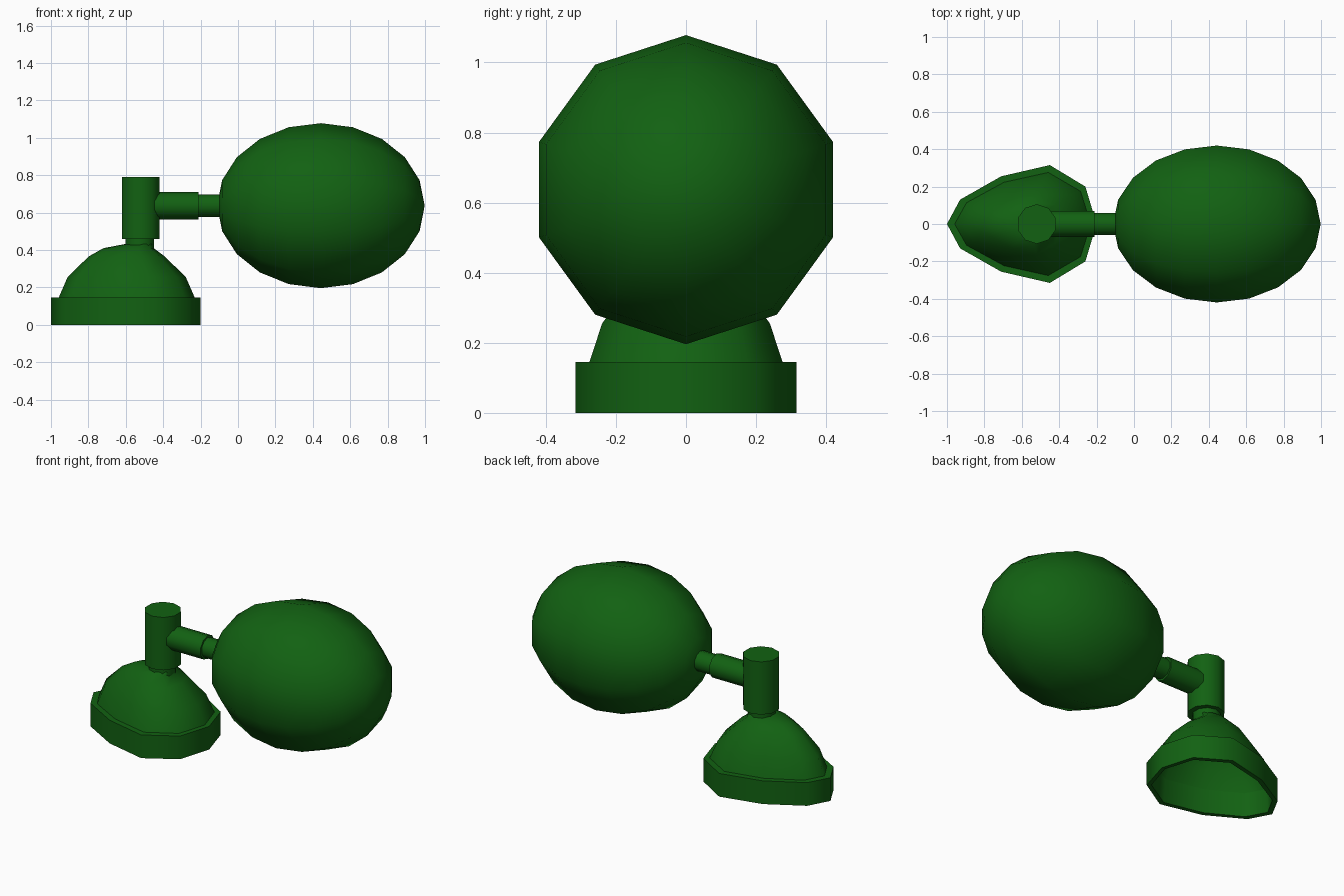
import bpy, bmesh, math
from mathutils import Vector

if "Cube" in bpy.data.objects:
    bpy.data.objects.remove(bpy.data.objects["Cube"])

SIDES = 10
green = bpy.data.materials.new("green")
green.diffuse_color = (0.006, 0.12, 0.006, 1)
green.use_nodes = True
green.node_tree.nodes["Principled BSDF"].inputs["Base Color"].default_value = green.diffuse_color


def loft(name, rings):
    """Skin a list of rings; a one-point ring closes the end as a pole."""
    bm = bmesh.new()
    rows = [[bm.verts.new(p) for p in ring] for ring in rings]
    for a, b in zip(rows, rows[1:]):
        for i in range(SIDES):
            j = (i + 1) % SIDES
            if len(a) == 1:
                bm.faces.new((a[0], b[j], b[i]))
            elif len(b) == 1:
                bm.faces.new((a[i], a[j], b[0]))
            else:
                bm.faces.new((a[i], a[j], b[j], b[i]))
    mesh = bpy.data.meshes.new(name)
    bm.to_mesh(mesh)
    bm.free()
    obj = bpy.data.objects.new(name, mesh)
    bpy.context.collection.objects.link(obj)
    mesh.materials.append(green)
    bpy.ops.object.select_all(action='DESELECT')
    obj.select_set(True)
    bpy.context.view_layer.objects.active = obj
    bpy.ops.object.shade_smooth_by_angle(angle=math.radians(60))
    return obj


def turned(name, origin, axis, profile):
    """Ten-sided turned part; profile is (distance along axis, radius)."""
    o = Vector(origin)
    d = Vector((1, 0, 0)) if axis == 'X' else Vector((0, 0, 1))
    v = Vector((0, 0, 1)) if axis == 'X' else Vector((0, 1, 0))
    u = v.cross(d)
    rings = []
    for t, r in profile:
        if r == 0:
            rings.append([o + d * t])
        else:
            angles = [math.tau * i / SIDES for i in range(SIDES)]
            rings.append([o + d * t + r * (u * math.sin(a) + v * math.cos(a)) for a in angles])
    return loft(name, rings)


# Hollow teardrop base: rim, shelf and dome
half = [(-0.93, 0.13), (-0.71, 0.255), (-0.45, 0.315), (-0.26, 0.2)]
outline = [(-1, 0)] + [(x, -y) for x, y in half] + [(-0.2, 0)] + half[::-1]


def base_ring(cx, sx, sy, z):
    return [(cx + (x + 0.6) * sx, y * sy, z) for x, y in outline]


base_rows = [
    (-0.595, 0.91, 0.875, 0.145), (-0.595, 0.93, 0.91, 0), (-0.6, 1, 1, 0),
    (-0.6, 1, 1, 0.145), (-0.595, 0.91, 0.875, 0.145), (-0.595, 0.79, 0.76, 0.255),
    (-0.595, 0.51, 0.51, 0.365), (-0.585, 0.335, 0.36, 0.41), (-0.527, 0.19, 0.24, 0.432),
]
loft("base", [base_ring(*r) for r in base_rows] + [[(-0.527, 0, 0.434)]])

# Upright post with a narrower neck
turned("neck", (-0.525, 0, 0), 'Z', [(0.39, 0), (0.39, 0.08), (0.47, 0.08), (0.47, 0)])
turned("post", (-0.52, 0, 0), 'Z', [(0.46, 0), (0.46, 0.106), (0.79, 0.106), (0.79, 0)])

# Stepped horizontal arm
turned("arm_sleeve", (0, 0, 0.637), 'X', [(-0.47, 0), (-0.47, 0.073), (-0.21, 0.073), (-0.21, 0)])
turned("arm_rod", (0, 0, 0.637), 'X', [(-0.23, 0), (-0.23, 0.061), (-0.07, 0.061), (-0.07, 0)])

# Large ovoid knob
knob = []
for k in range(11):
    a = math.pi * k / 10
    knob.append((-0.555 * math.cos(a), 0.441 * math.sin(a) if 0 < k < 10 else 0))
turned("knob", (0.443, 0, 0.637), 'X', knob)
